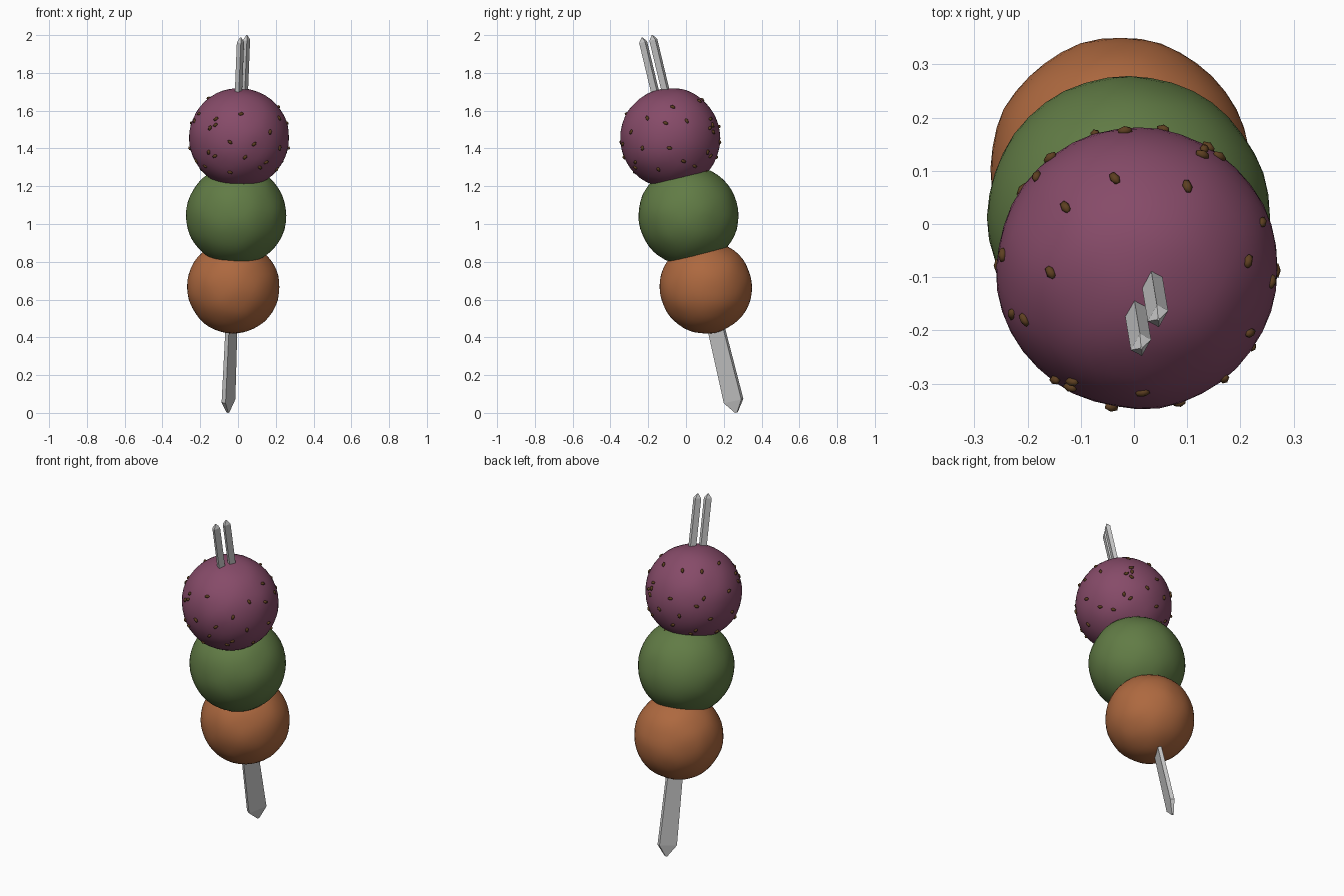
import bpy, bmesh, math, random
from mathutils import Vector, Matrix, noise

if "Cube" in bpy.data.objects:
    bpy.data.objects.remove(bpy.data.objects["Cube"])

random.seed(4)
# Skewer frame: A along the stick, W across its width, N through its thickness
BASE = Vector((-0.053, 0.267, 0.0))
A = Vector((0.04, -0.24, 1.0)).normalized()
W = Vector((0.46, 0.88, 0.0))
W = (W - A * W.dot(A)).normalized()
N = W.cross(A)


def finish(name, bm, color=None, smooth=False):
    bmesh.ops.recalc_face_normals(bm, faces=bm.faces[:])
    for f in bm.faces:
        f.smooth = smooth
    mesh = bpy.data.meshes.new(name)
    bm.to_mesh(mesh)
    bm.free()
    if color:
        mat = bpy.data.materials.new(name + "_color")
        mat.diffuse_color = (*color, 1)
        mat.use_nodes = True
        mat.node_tree.nodes["Principled BSDF"].inputs["Base Color"].default_value = mat.diffuse_color
        mesh.materials.append(mat)
    ob = bpy.data.objects.new(name, mesh)
    bpy.context.collection.objects.link(ob)
    return ob


def loft(bm, sections):
    """Rectangular sections (centre, width, thickness) joined into a solid."""
    rings = []
    for c, w, t in sections:
        rings.append([bm.verts.new(c + W * w * a / 2 + N * t * b / 2)
                      for a, b in ((-1, -1), (1, -1), (1, 1), (-1, 1))])
    for lo, hi in zip(rings, rings[1:]):
        for i in range(4):
            j = (i + 1) % 4
            bm.faces.new((lo[i], lo[j], hi[j], hi[i]))
    bm.faces.new(rings[0])
    bm.faces.new(rings[-1])


# Stick: flared handle with blunt tip, continuing inside the balls
bm = bmesh.new()
loft(bm, [(BASE + A * d, w, t) for d, w, t in
          ((0.002, 0.012, 0.01), (0.065, 0.108, 0.024), (0.44, 0.094, 0.022),
           (0.75, 0.08, 0.022), (1.5, 0.08, 0.022))])
finish("stick_handle", bm)

# Two prongs with small pyramid tips
bm = bmesh.new()
for tip in (Vector((0.014, -0.233, 1.988)), Vector((0.046, -0.179, 2.0))):
    loft(bm, [(tip - A * d, w, t) for d, w, t in
              ((0.6, 0.036, 0.024), (0.026, 0.036, 0.024), (0.0, 0.004, 0.004))])
finish("prongs", bm)


# Balls: slightly uneven spheres
def ball(name, center, radius, color):
    bm = bmesh.new()
    bmesh.ops.create_icosphere(bm, subdivisions=4, radius=radius)
    for v in bm.verts:
        n = v.co.normalized()
        v.co = center + n * (radius + 0.004 * noise.noise(n * 2.5 + center * 7))
    finish(name, bm, color, True)


TOP, R = Vector((0.006, -0.083, 1.455)), 0.265
ball("bottom_ball", Vector((-0.025, 0.105, 0.665)), 0.245, (0.42, 0.14, 0.05))
ball("middle_ball", Vector((-0.01, 0.013, 1.045)), 0.265, (0.12, 0.2, 0.06))
ball("top_ball", TOP, R, (0.24, 0.07, 0.14))

# Seed spots on the top ball, read in front (x, z), right (y, z) and top (x, y)
FRONT = ((-.116, 1.556), (-.148, 1.508), (.016, 1.582), (.169, 1.487),
         (-.042, 1.434), (.085, 1.423), (.037, 1.354), (-.122, 1.36),
         (-.042, 1.275), (.116, 1.30), (.148, 1.328))
RIGHT = ((-.204, 1.56), (.07, 1.65), (-.07, 1.619), (-.108, 1.534),
         (.003, 1.545), (.14, 1.524), (-.23, 1.402), (-.087, 1.402),
         (-.146, 1.29), (-.013, 1.333), (.045, 1.307), (.114, 1.38))
ABOVE = ((-.036, .085), (-.128, .031), (-.156, -.091), (-.182, .089),
         (.139, .144), (-.205, -.179), (-.017, .174))


def depth(a, b):
    return math.sqrt(max(R * R - a * a - b * b, 0))


spots = []
for x, z in FRONT:
    a, b = x - TOP.x, z - TOP.z
    spots.append(Vector((a, -depth(a, b), b)))
    if z < 1.56:
        spots.append(Vector((-a, depth(a, b), b)))
for y, z in RIGHT:
    a, b = y - TOP.y, z - TOP.z
    spots.append(Vector((depth(a, b), a, b)))
    if z < 1.55:
        spots.append(Vector((-depth(a, b), -a, b)))
for x, y in ABOVE:
    a, b = x - TOP.x, y - TOP.y
    spots.append(Vector((a, b, depth(a, b))))

# Seeds: small stretched pips lying on the surface at random angles
bm = bmesh.new()
for p in spots:
    turn = p.to_track_quat('Z', 'Y').to_matrix().to_4x4()
    spin = Matrix.Rotation(random.uniform(0, math.pi), 4, 'Z')
    size = Matrix.Diagonal((0.016, 0.0095, 0.009, 1))
    bmesh.ops.create_icosphere(bm, subdivisions=1, radius=1,
                               matrix=Matrix.Translation(TOP + p * 1.005) @ turn @ spin @ size)
finish("seeds", bm, (0.11, 0.05, 0.015), True)
